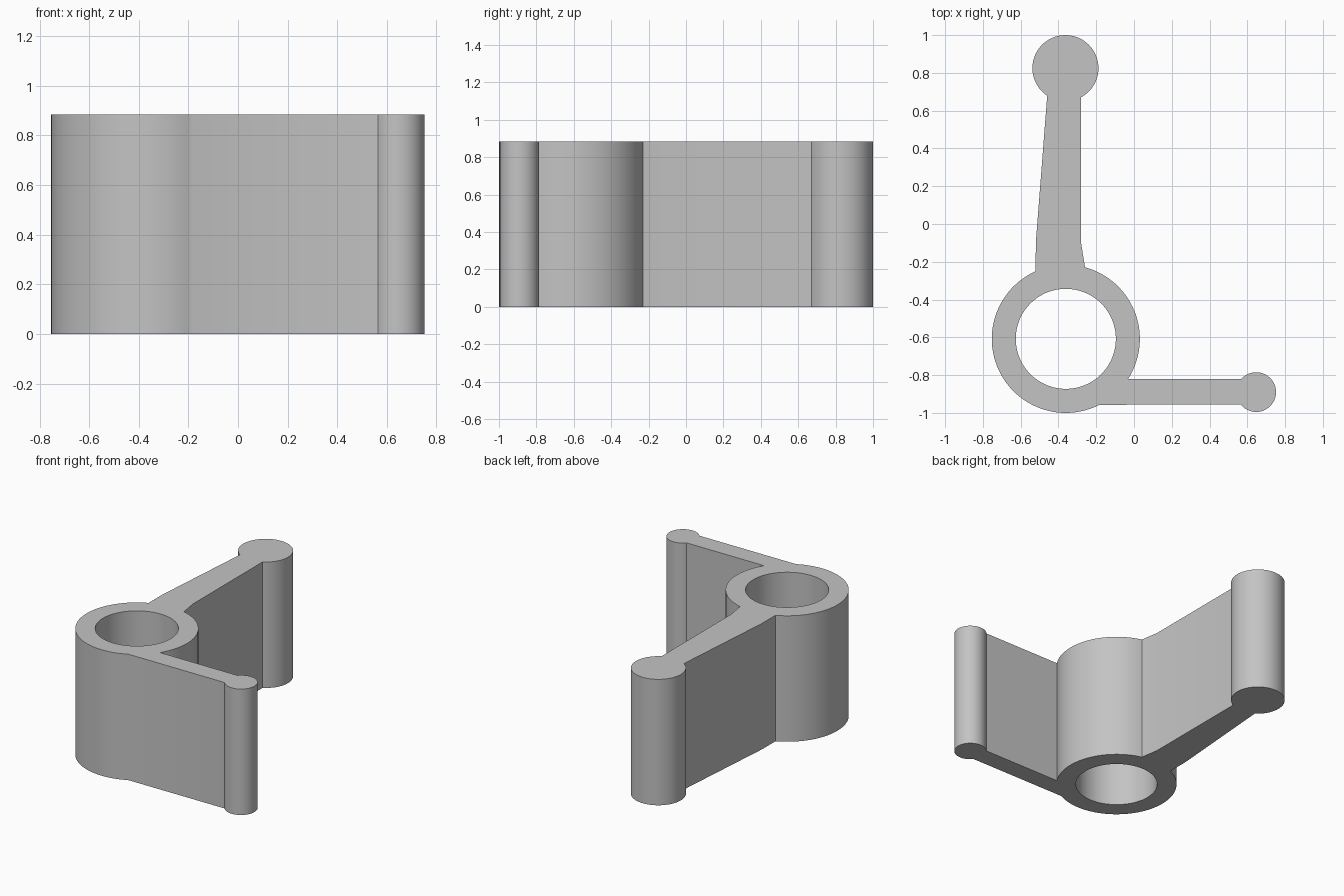
import bpy, bmesh
from math import sin, cos, pi, radians
from mathutils import Vector

cube = bpy.data.objects.get("Cube")
if cube:
    bpy.data.objects.remove(cube, do_unlink=True)

HEIGHT = 0.885
HUB, HUB_R, BORE_R = (-0.361, -0.608), 0.392, 0.265
BIG_KNOB, BIG_R = (-0.363, 0.825), 0.175
SMALL_KNOB, SMALL_R = (0.647, -0.89), 0.105


def arc(centre, radius, start, end, steps):
    """Points on an arc, angles in degrees, counter-clockwise."""
    pts = []
    for i in range(steps + 1):
        a = radians(start + (end - start) * i / steps)
        pts.append((centre[0] + radius * cos(a), centre[1] + radius * sin(a)))
    return pts


def loop_edges(bm, pts):
    verts = [bm.verts.new((x, y, 0)) for x, y in pts]
    return [bm.edges.new((v, verts[i - 1])) for i, v in enumerate(verts)]


# Outer outline: hub, tapered long arm with big knob, short arm with small knob
outline = arc(HUB, HUB_R, -33, 75, 28)
outline += [(-0.28, -0.1)]
outline += arc(BIG_KNOB, BIG_R, -61.5, 236.5, 56)
outline += [(-0.52, -0.1)]
outline += arc(HUB, HUB_R, 114, 297, 48)
outline += arc(SMALL_KNOB, SMALL_R, -141.5, 138, 44)

# Bore through the hub
bore = arc(HUB, BORE_R, 0, 360, 72)[:-1]

# Fill the profile and extrude it to full height
bm = bmesh.new()
edges = loop_edges(bm, outline) + loop_edges(bm, bore)
bmesh.ops.triangle_fill(bm, edges=edges, use_beauty=True, normal=Vector((0, 0, 1)))
result = bmesh.ops.extrude_face_region(bm, geom=bm.faces[:], use_keep_orig=True)
top = [g for g in result["geom"] if isinstance(g, bmesh.types.BMVert)]
bmesh.ops.translate(bm, verts=top, vec=(0, 0, HEIGHT))
bmesh.ops.recalc_face_normals(bm, faces=bm.faces[:])

mesh = bpy.data.meshes.new("pivot_bracket")
bm.to_mesh(mesh)
bm.free()
bracket = bpy.data.objects.new("pivot_bracket", mesh)
bpy.context.collection.objects.link(bracket)

# Plain grey material
grey = bpy.data.materials.new("light grey")
grey.use_nodes = True
colour = (0.55, 0.55, 0.55, 1)
grey.diffuse_color = colour
grey.node_tree.nodes["Principled BSDF"].inputs["Base Color"].default_value = colour
mesh.materials.append(grey)

# Smooth the round walls, keep the corners sharp
bpy.ops.object.select_all(action="DESELECT")
bracket.select_set(True)
bpy.context.view_layer.objects.active = bracket
bpy.ops.object.shade_smooth_by_angle(angle=pi / 6)
